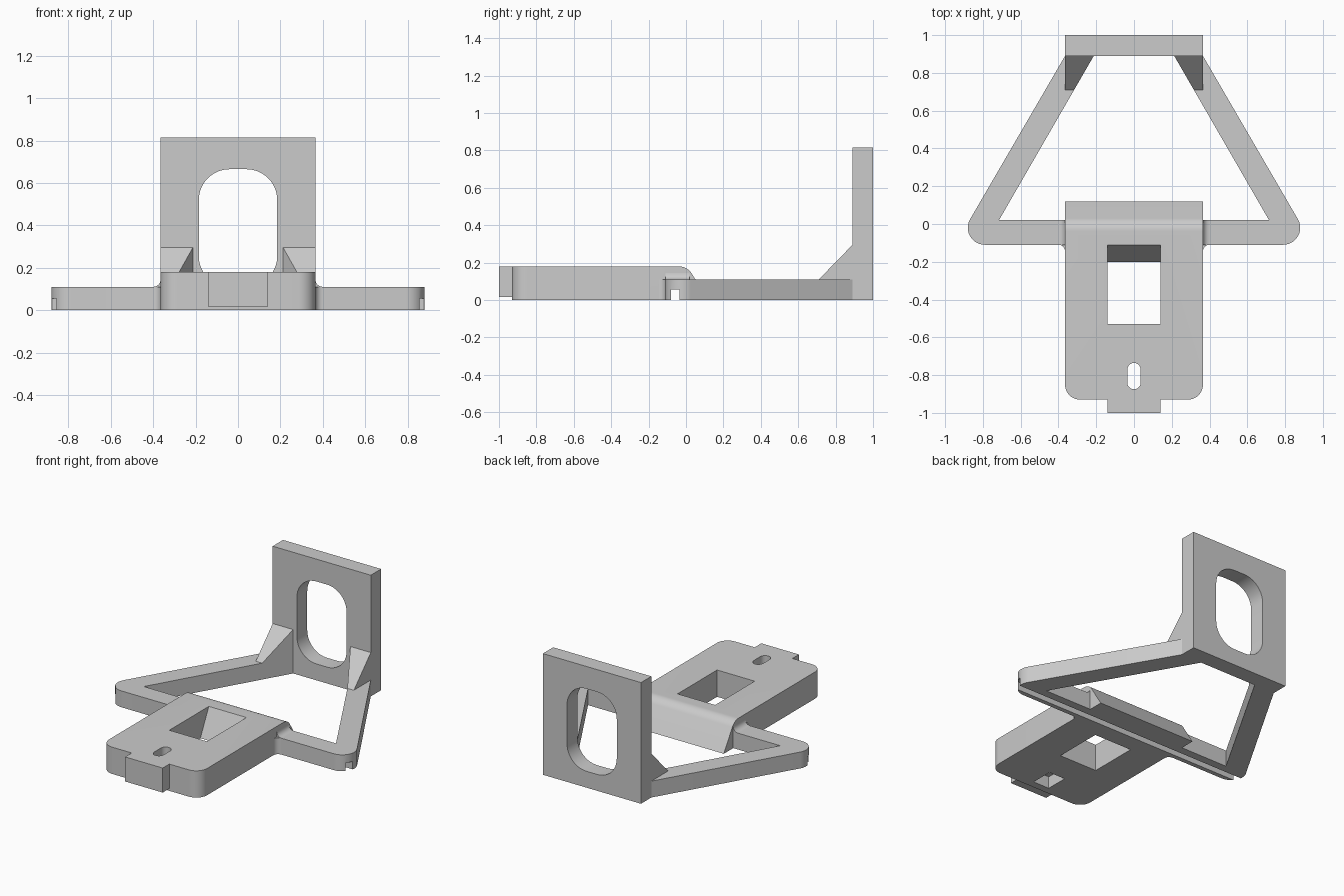
import bpy, bmesh
from math import sin, cos, radians
from mathutils import Vector

if "Cube" in bpy.data.objects:
    bpy.data.objects.remove(bpy.data.objects["Cube"], do_unlink=True)

grey = bpy.data.materials.new("plain_grey")
grey.use_nodes = True
COLOUR = (0.6, 0.6, 0.6, 1)
grey.diffuse_color = COLOUR
grey.node_tree.nodes["Principled BSDF"].inputs["Base Color"].default_value = COLOUR

HALF = 0.365      # half width of both plates
THICK = 0.11      # arm height
TOP = 0.18        # mounting plate height


def arc(cx, cy, r, start, end, steps=10):
    angles = [radians(start + (end - start) * i / steps) for i in range(steps + 1)]
    return [(cx + r * cos(a), cy + r * sin(a)) for a in angles]


def finish(name, bm):
    bmesh.ops.recalc_face_normals(bm, faces=bm.faces)
    mesh = bpy.data.meshes.new(name)
    bm.to_mesh(mesh)
    bm.free()
    mesh.materials.append(grey)
    obj = bpy.data.objects.new(name, mesh)
    bpy.context.collection.objects.link(obj)
    return obj


def prism(name, points, low, high, axis="z", side=1, round_front=0):
    """Extrude a profile along an axis; side=-1 mirrors it in x."""
    place = {"x": lambda a, b, d: (d, a, b),
             "y": lambda a, b, d: (a, d, b),
             "z": lambda a, b, d: (a, b, d)}[axis]
    bm = bmesh.new()
    verts = [bm.verts.new(place(a, b, low)) for a, b in points]
    face = bm.faces.new(verts)
    new = bmesh.ops.extrude_face_region(bm, geom=[face])["geom"]
    shift = Vector(place(0, 0, high - low))
    bmesh.ops.translate(bm, vec=shift, verts=[g for g in new if isinstance(g, bmesh.types.BMVert)])
    for v in bm.verts:
        v.co.x *= side
    bmesh.ops.recalc_face_normals(bm, faces=bm.faces)
    if round_front:
        front = min(v.co.y for v in bm.verts)
        edges = [e for e in bm.edges
                 if all(abs(v.co.y - front) < 1e-4 for v in e.verts)
                 and abs(e.verts[0].co.z - e.verts[1].co.z) > 0.01]
        bmesh.ops.bevel(bm, geom=edges, offset=round_front, segments=10, profile=0.5, affect="EDGES")
    return finish(name, bm)


def rect(a0, b0, a1, b1):
    return [(a0, b0), (a1, b0), (a1, b1), (a0, b1)]


def cut(target, *cutters):
    for cutter in cutters:
        mod = target.modifiers.new("cut", "BOOLEAN")
        mod.operation = "DIFFERENCE"
        mod.solver = "EXACT"
        mod.object = cutter
        bpy.context.view_layer.objects.active = target
        bpy.ops.object.modifier_apply(modifier=mod.name)
        bpy.data.objects.remove(cutter, do_unlink=True)


def groove():
    return prism("groove_cutter", rect(-0.08, -0.05, -0.035, 0.055), -1, 1, "x")


parts = []

# Mounting plate with rounded front corners and a sloped, rounded back lip
profile = ([(-0.93, 0), (-0.93, TOP)] + arc(-0.038, 0.10, 0.08, 90, 32.5) + [(0.12, 0)])
plate = prism("mounting_plate", profile, -HALF, HALF, "x", round_front=0.08)
window = prism("window_cutter", [(-0.53, -0.02), (-0.53, 0.2), (-0.1, 0.2), (-0.21, -0.02)], -0.14, 0.14, "x")
slot = prism("slot_cutter", arc(0, -0.77, 0.035, 0, 180) + arc(0, -0.84, 0.035, 180, 360), -0.1, 0.3)
pocket = prism("pocket_cutter", rect(-0.06, -0.88, 0.06, -0.73), -0.1, 0.08)
cut(plate, window, slot, pocket, groove())
parts.append(plate)

# Front tab
parts.append(prism("front_tab", rect(-0.14, -1, 0.14, -0.93), 0.015, TOP))

# Upright back plate with a rounded opening
back = prism("back_plate", rect(-HALF, 0, HALF, 0.815), 0.89, 1, "y")
R, X, LOW, HIGH = 0.145, 0.04, 0.255, 0.52
opening = prism("opening_cutter", arc(X, HIGH, R, 0, 90) + arc(-X, HIGH, R, 90, 180)
                + arc(-X, LOW, R, 180, 270) + arc(X, LOW, R, 270, 360), 0.8, 1.1, "y")
cut(back, opening)
parts.append(back)

# Arms, braces and fillets on each side
for label, side in (("left", 1), ("right", -1)):
    outline = (arc(0.4, -0.145, 0.035, 180, 90, 6) + arc(0.79, -0.02, 0.09, -90, 30)
               + [(HALF, 0.89), (0.213, 0.89), (0.715, 0.02), (HALF, 0.02)])
    arm = prism(label + "_arm", outline, 0, THICK, side=side)
    cut(arm, groove())
    parts.append(arm)

    fillet = [(HALF, THICK)] + arc(0.4, 0.145, 0.035, 180, 270, 6)
    parts.append(prism(label + "_top_fillet", fillet, -0.11, 0.02, "y", side=side))

    # Sloped brace following the inside edge of the arm
    bm = bmesh.new()
    foot = [bm.verts.new((x * side, y, THICK)) for x, y in
            [(HALF, 0.71), (0.317, 0.71), (0.213, 0.89), (HALF, 0.89)]]
    head = [bm.verts.new((x * side, 0.89, 0.295)) for x in (0.213, HALF)]
    bm.faces.new(foot)
    bm.faces.new((foot[0], foot[1], head[0], head[1]))
    bm.faces.new((foot[1], foot[2], head[0]))
    bm.faces.new((foot[0], head[1], foot[3]))
    bm.faces.new((foot[2], foot[3], head[1], head[0]))
    parts.append(finish(label + "_brace", bm))

# Smooth the rounded faces, keep the edges sharp
bpy.ops.object.select_all(action="DESELECT")
for part in parts:
    part.select_set(True)
bpy.context.view_layer.objects.active = parts[0]
bpy.ops.object.shade_smooth_by_angle(angle=radians(30))
